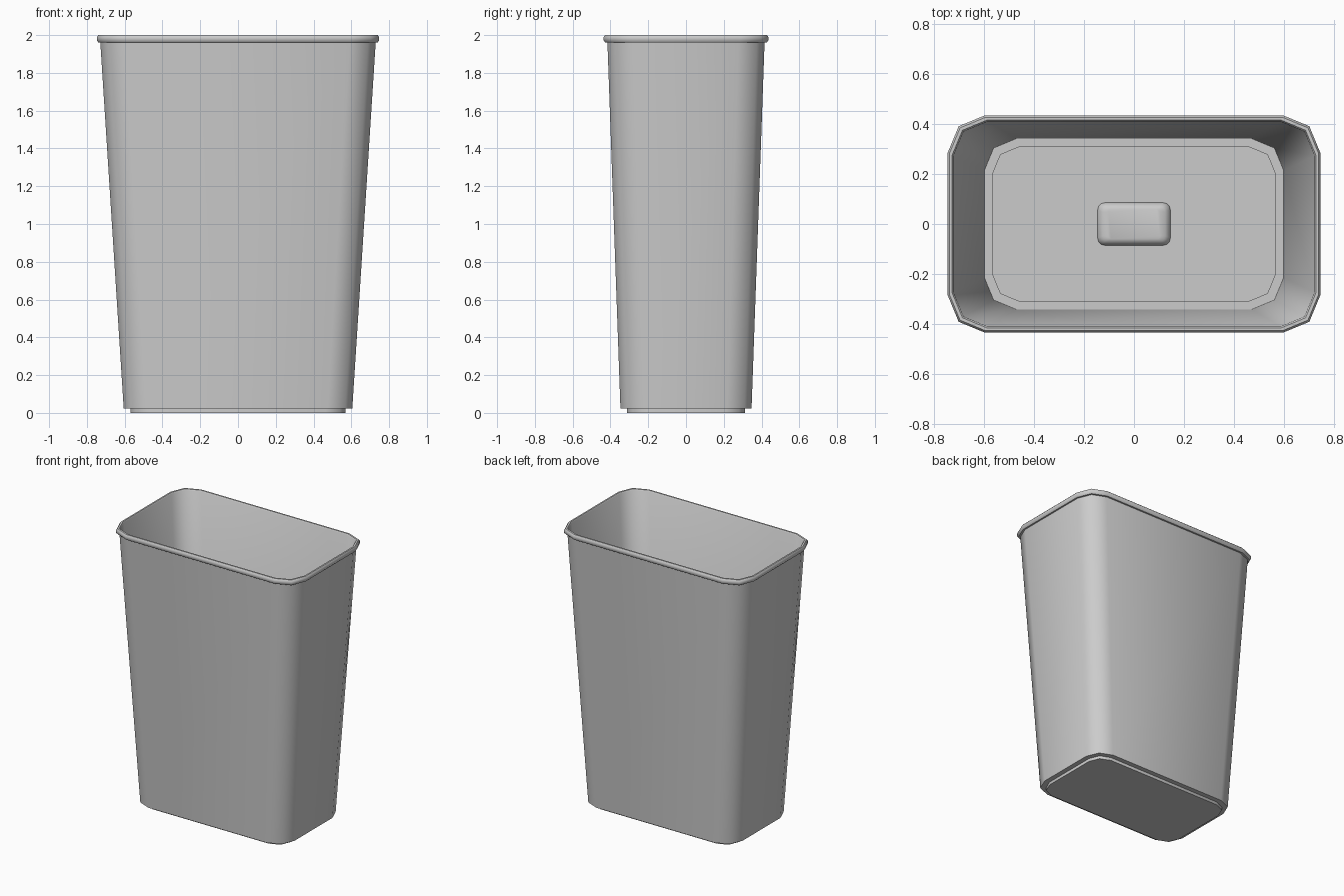
import bpy, bmesh, math

if "Cube" in bpy.data.objects:
    bpy.data.objects.remove(bpy.data.objects["Cube"])


def outline(hx, hy, r, segs):
    """Points of a rounded rectangle, counter-clockwise."""
    pts = []
    for i, (sx, sy) in enumerate([(1, 1), (-1, 1), (-1, -1), (1, -1)]):
        for k in range(segs + 1):
            a = math.pi / 2 * (i + k / segs)
            pts.append((sx * (hx - r) + r * math.cos(a),
                        sy * (hy - r) + r * math.sin(a)))
    return pts


def loft(name, rings, segs, cap_start=True, angle=50):
    """Skin rounded-rectangle rings (half x, half y, radius, z)."""
    bm = bmesh.new()
    loops = [[bm.verts.new((x, y, z)) for x, y in outline(hx, hy, r, segs)]
             for hx, hy, r, z in rings]
    n = len(loops[0])
    for a, b in zip(loops, loops[1:]):
        for i in range(n):
            j = (i + 1) % n
            bm.faces.new((a[i], a[j], b[j], b[i]))
    if cap_start:
        bm.faces.new(loops[0][::-1])
    bm.faces.new(loops[-1])
    bmesh.ops.recalc_face_normals(bm, faces=bm.faces)
    me = bpy.data.meshes.new(name)
    bm.to_mesh(me)
    bm.free()
    ob = bpy.data.objects.new(name, me)
    bpy.context.collection.objects.link(ob)
    bpy.ops.object.select_all(action='DESELECT')
    ob.select_set(True)
    bpy.context.view_layer.objects.active = ob
    bpy.ops.object.shade_smooth_by_angle(angle=math.radians(angle))
    return ob


# Bin body: foot, outer wall, rolled rim, inner wall, recessed floor
loft("bin_body", [
    (0.570, 0.312, 0.105, 0.000),
    (0.570, 0.312, 0.105, 0.022),
    (0.605, 0.347, 0.130, 0.022),
    (0.729, 0.416, 0.140, 1.962),
    (0.740, 0.428, 0.145, 1.962),
    (0.747, 0.436, 0.150, 1.972),
    (0.747, 0.436, 0.150, 1.990),
    (0.740, 0.428, 0.145, 2.000),
    (0.729, 0.417, 0.140, 2.000),
    (0.724, 0.411, 0.138, 1.992),
    (0.600, 0.342, 0.127, 0.030),
    (0.565, 0.308, 0.102, 0.030),
    (0.565, 0.308, 0.102, 0.008),
], 2)

# Small raised boss in the middle of the floor
loft("floor_boss", [
    (0.146, 0.086, 0.030, 0.008),
    (0.142, 0.082, 0.028, 0.025),
    (0.125, 0.070, 0.022, 0.038),
    (0.103, 0.060, 0.012, 0.042),
], 3)
